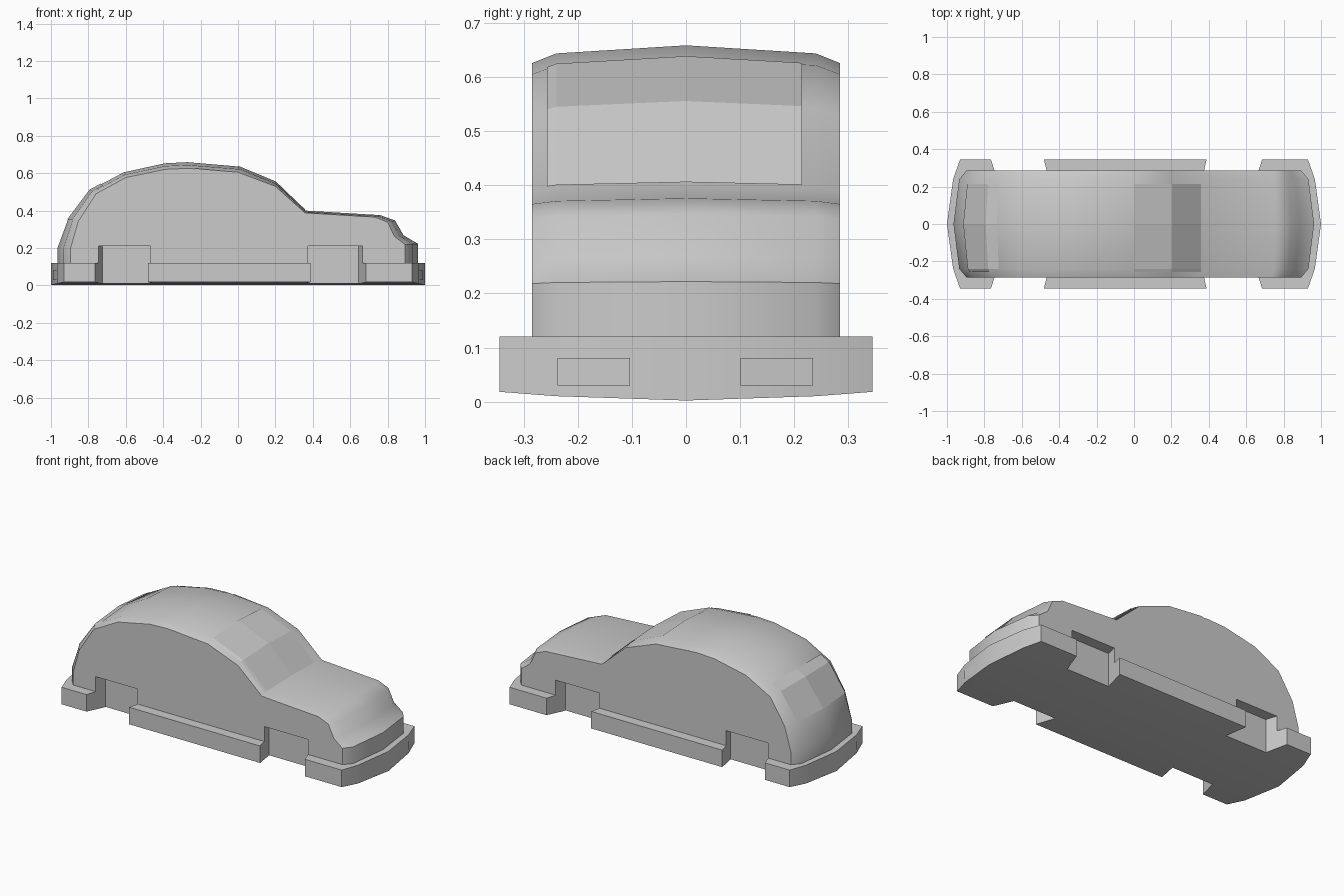
import bpy, bmesh

if "Cube" in bpy.data.objects:
    bpy.data.objects.remove(bpy.data.objects["Cube"])

# side profile of the cabin and bonnet (x, z), rear to front
PROFILE = [(-0.965, 0.05), (-0.965, 0.20), (-0.91, 0.35), (-0.79, 0.51), (-0.61, 0.605),
           (-0.39, 0.653), (-0.27, 0.659), (0.0, 0.636), (0.2, 0.553), (0.36, 0.40),
           (0.76, 0.376), (0.84, 0.347), (0.885, 0.268), (0.963, 0.222), (0.963, 0.05)]


def lerp_table(table, v):
    for (a, fa), (b, fb) in zip(table, table[1:]):
        if v <= b:
            return fa + (fb - fa) * (v - a) / (b - a)
    return table[-1][1]


def skin(x, z, y):
    """Pull a profile point in and down towards the sides of the body."""
    inset = lerp_table([(0, 0), (0.24, 0.03), (0.285, 0.068)], abs(y))
    drop = lerp_table([(0, 0), (0.24, 0.015), (0.285, 0.033)], abs(y))
    return (x - inset * (x / 0.96) ** 4 * (1 if x > 0 else -1), y, z - drop * (z / 0.66) ** 2)


def make(name, verts, faces, smooth=True):
    mesh = bpy.data.meshes.new(name)
    mesh.from_pydata(verts, [], faces)
    bm = bmesh.new()
    bm.from_mesh(mesh)
    bmesh.ops.recalc_face_normals(bm, faces=bm.faces)
    bm.to_mesh(mesh)
    bm.free()
    ob = bpy.data.objects.new(name, mesh)
    bpy.context.collection.objects.link(ob)
    return ob


def loft(name, rings, closed=True):
    n = len(rings[0])
    verts = [p for ring in rings for p in ring]
    faces = []
    for r in range(len(rings) - 1):
        for i in range(n if closed else n - 1):
            j = (i + 1) % n
            faces.append((r * n + i, r * n + j, (r + 1) * n + j, (r + 1) * n + i))
    if closed:
        faces += [tuple(range(n)), tuple(range(len(verts) - n, len(verts)))]
    return make(name, verts, faces)


def boolean(ob, other, op):
    bpy.context.view_layer.objects.active = ob
    mod = ob.modifiers.new(op, 'BOOLEAN')
    mod.operation, mod.solver, mod.object = op, 'EXACT', other
    bpy.ops.object.modifier_apply(modifier=mod.name)
    bpy.data.objects.remove(other)


# body shell
body = loft("car_body", [[skin(x, z, y) for x, z in PROFILE]
                         for y in (-0.285, -0.24, 0, 0.24, 0.285)])

# wide base: sills and bumpers with bowed ends
base = loft("base", [[(-e, y, b), (-e, y, 0.12), (e, y, 0.12), (e, y, b)]
                     for y, e, b in ((-0.345, 0.93, 0.018), (-0.24, 0.967, 0.01), (0, 1.0, 0.002),
                                     (0.24, 0.967, 0.01), (0.345, 0.93, 0.018))])
boolean(body, base, 'UNION')

# wheel wells
for outer, inner in (((-0.765, -0.482), (-0.725, -0.45)), ((0.388, 0.685), (0.36, 0.645))):
    for s in (-1, 1):
        rings = []
        for y, (a, b) in ((0.345, outer), (0.22, inner)):
            k = 0.4 if y > 0.3 else 0
            a2, b2 = a + (outer[0] - inner[0]) * k, b + (outer[1] - inner[1]) * k
            yy = s * (y + (0.05 if k else 0))
            rings.append([(a2, yy, -0.1), (a2, yy, 0.21), (b2, yy, 0.21), (b2, yy, -0.1)])
        boolean(body, loft("well_cutter", rings), 'DIFFERENCE')

body.select_set(True)
bpy.context.view_layer.objects.active = body
bpy.ops.object.shade_smooth_by_angle(angle=0.8)


# glass laid just over the skin
def glass(name, pts, dx):
    rings = []
    for y in (-0.257, -0.24, 0, 0.215):
        rings.append([(p[0] + dx, p[1], p[2] + 0.003)
                      for p in (skin(x, z, y) for x, z in pts)])
    return loft(name, rings, closed=False)


glass("windscreen", [(0.0, 0.636), (0.2, 0.553), (0.357, 0.403)], 0.002)
glass("rear_window", [(-0.91, 0.35), (-0.79, 0.51), (-0.73, 0.542)], -0.003)

# side windows
for side, s in (("right", -1), ("left", 1)):
    pts = [(-0.23, 0.30), (-0.23, 0.626), (0.0, 0.604), (0.19, 0.53), (0.19, 0.30)]
    make(side + "_side_window", [(x, s * 0.288, z) for x, z in pts], [(0, 1, 2, 3, 4)])

# lamps on both bumpers
for end, e in (("head", 1), ("tail", -1)):
    for side, (y0, y1) in (("right", (-0.238, -0.104)), ("left", (0.101, 0.235))):
        v = [(e * (1.003 - 0.1375 * abs(y)), y, z)
             for y, z in ((y0, 0.03), (y1, 0.03), (y1, 0.081), (y0, 0.081))]
        make(side + "_" + end + "lamp", v, [(0, 1, 2, 3)])
